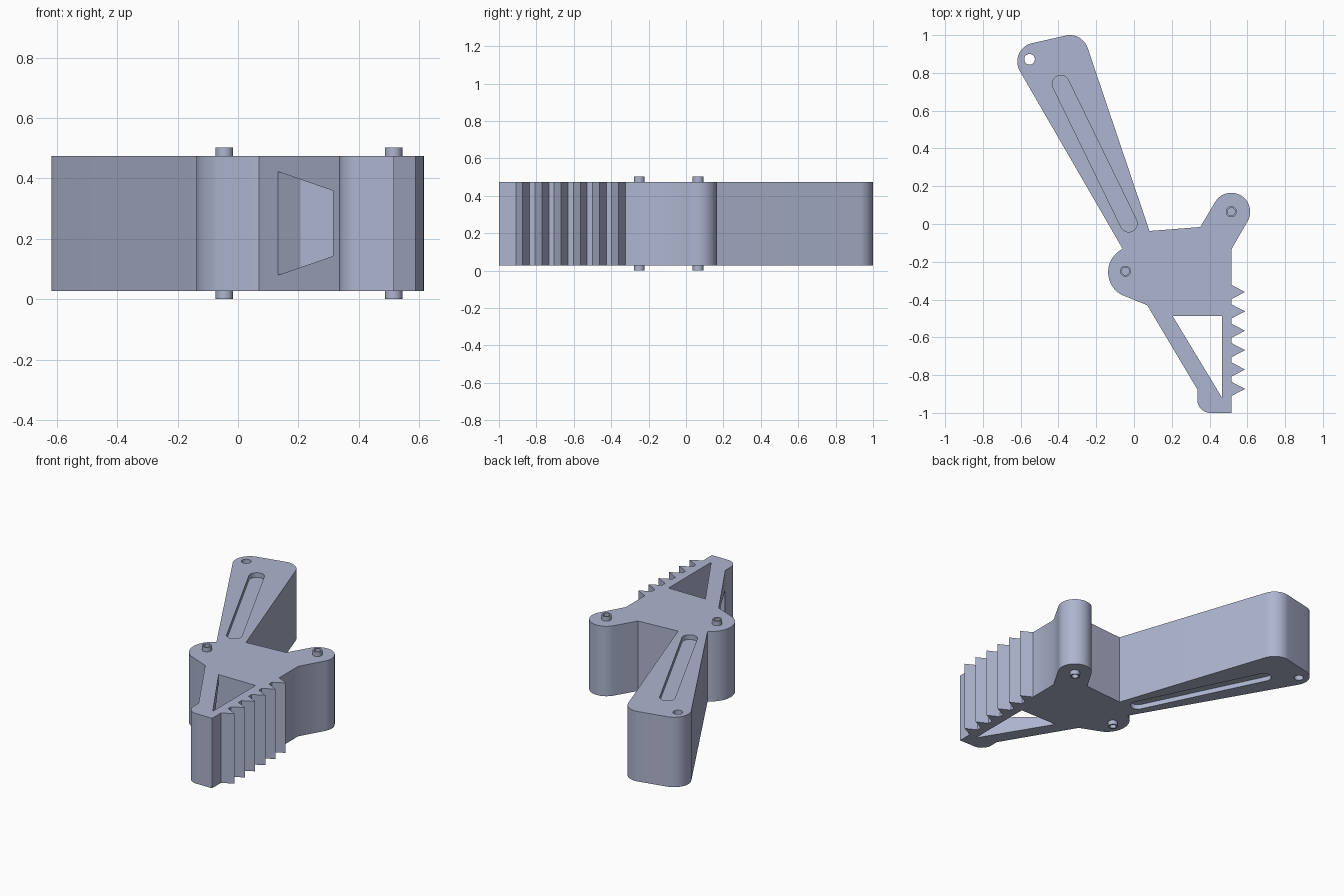
import bpy, bmesh
from math import cos, sin, radians
from mathutils import Vector

if "Cube" in bpy.data.objects:
    bpy.data.objects.remove(bpy.data.objects["Cube"], do_unlink=True)

Z0, Z1 = 0.028, 0.474      # body bottom and top
PIN_TOP = 0.502

mat = bpy.data.materials.new("blue grey")
mat.use_nodes = True
COLOUR = (0.42, 0.46, 0.62, 1)
mat.diffuse_color = COLOUR
mat.node_tree.nodes["Principled BSDF"].inputs["Base Color"].default_value = COLOUR


def arc(cx, cy, r, a0, a1, n=14):
    """Points on an arc, angles in degrees."""
    angles = [radians(a0 + (a1 - a0) * i / n) for i in range(n + 1)]
    return [(cx + r * cos(a), cy + r * sin(a)) for a in angles]


def circle(cx, cy, r, n=32):
    return arc(cx, cy, r, 0, 360, n)[:-1]


def prism(name, loop, sweep):
    """Solid made by sweeping a closed 3D loop along a vector."""
    bm = bmesh.new()
    face = bm.faces.new([bm.verts.new(p) for p in loop])
    ext = bmesh.ops.extrude_face_region(bm, geom=[face])["geom"]
    verts = [v for v in ext if isinstance(v, bmesh.types.BMVert)]
    bmesh.ops.translate(bm, verts=verts, vec=sweep)
    bmesh.ops.recalc_face_normals(bm, faces=bm.faces)
    mesh = bpy.data.meshes.new(name)
    bm.to_mesh(mesh)
    bm.free()
    mesh.materials.append(mat)
    obj = bpy.data.objects.new(name, mesh)
    bpy.context.collection.objects.link(obj)
    return obj


def slab(name, outline, z0, z1):
    return prism(name, [(x, y, z0) for x, y in outline], (0, 0, z1 - z0))


def carve(obj, cutters):
    """Subtract the cutters, bake the result and shade it."""
    for c in cutters:
        c.hide_render = True
        mod = obj.modifiers.new(c.name, "BOOLEAN")
        mod.operation, mod.solver, mod.object = "DIFFERENCE", "EXACT", c
    bpy.context.view_layer.update()
    deps = bpy.context.evaluated_depsgraph_get()
    mesh = bpy.data.meshes.new_from_object(obj.evaluated_get(deps))
    obj.modifiers.clear()
    obj.data = mesh
    for c in cutters:
        bpy.data.objects.remove(c, do_unlink=True)
    bpy.ops.object.select_all(action="DESELECT")
    obj.select_set(True)
    bpy.context.view_layer.objects.active = obj
    bpy.ops.object.shade_smooth_by_angle(angle=radians(30))


# Body outline, clockwise from the arm's far end
outline = arc(-0.518, 0.86, 0.1, 210, 107) + arc(-0.34, 0.9, 0.1, 107, 19)
outline += [(0.082, -0.037), (0.351, -0.016)]
outline += arc(0.515, 0.065, 0.1, 151, -30, 24)          # right pivot lug
outline += [(0.517, -0.132)]
for i in range(6):                                       # teeth
    y = -0.36 - 0.1026 * i
    outline += [(0.517, y + 0.037), (0.588, y), (0.517, y - 0.037)]
outline += [(0.517, -1.0)]
outline += arc(0.405, -0.93, 0.07, 270, 180)             # rounded toe
outline += [(0.335, -0.875), (0.07, -0.43)]
outline += arc(0.0, -0.255, 0.137, 240, 116, 20)         # left pivot lug
body = slab("lever_body", outline, Z0, Z1)

# Cutters: arm hole, triangular opening, arm grooves, window in slanted wall
cutters = [
    slab("hole_cutter", circle(-0.553, 0.872, 0.028), -0.1, 0.6),
    slab("triangle_cutter",
         [(0.205, -0.488), (0.465, -0.488), (0.465, -0.918)], -0.1, 0.6),
]
groove = arc(-0.388, 0.742, 0.045, 26, 206) + arc(-0.028, 0.003, 0.045, 206, 386)
for name, a, b in (("lower", -0.1, Z0 + 0.03), ("upper", Z1 - 0.03, 0.6)):
    cutters.append(slab(name + "_groove_cutter", groove, a, b))

inward = Vector((0.859, 0.512, 0))
window = [(0.133, 0.08), (0.315, 0.143), (0.315, 0.359), (0.133, 0.422)]
loop = [Vector((x, -0.43 - 1.679 * (x - 0.07), z)) - 0.03 * inward
        for x, z in window]
cutters.append(prism("window_cutter", loop, inward * 0.121))
carve(body, cutters)

# Pivot pins with dimpled ends
for name, x, y in (("right_pin", -0.045, -0.25), ("left_pin", 0.515, 0.065)):
    pin = slab(name, circle(x, y, 0.029), 0, PIN_TOP)
    dimples = [slab("dimple_low", circle(x, y, 0.02), -0.1, 0.022),
               slab("dimple_high", circle(x, y, 0.02), PIN_TOP - 0.022, 0.6)]
    carve(pin, dimples)
